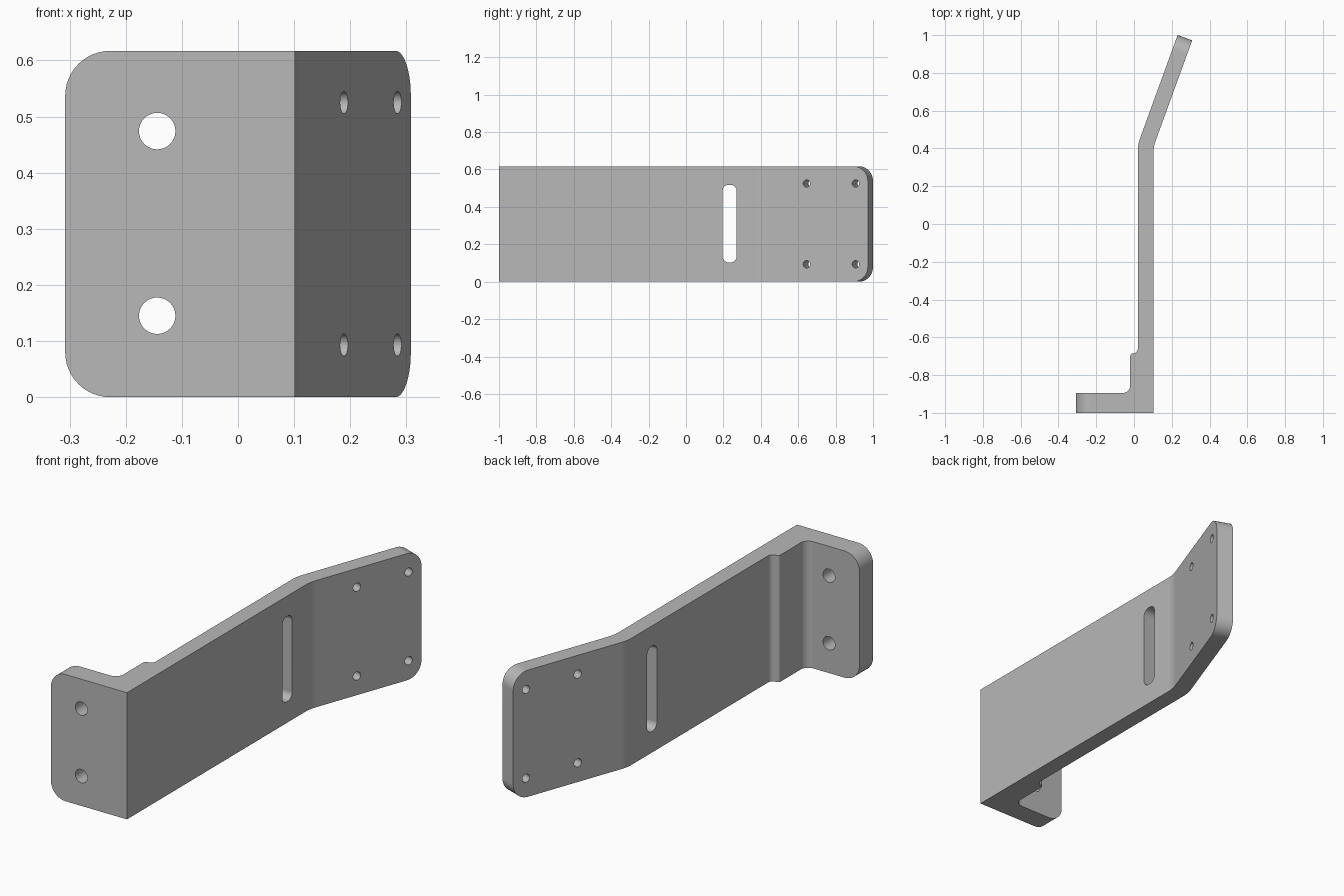
import bpy, bmesh, math
from mathutils import Vector, Matrix

cube = bpy.data.objects.get("Cube")
if cube:
    bpy.data.objects.remove(cube, do_unlink=True)

HEIGHT = 0.617
THICK = 0.082
TILT = math.radians(20)
ALONG = Vector((math.sin(TILT), math.cos(TILT)))     # direction of the bent plate
ACROSS = Vector((math.cos(TILT), -math.sin(TILT)))   # its outward normal
TIP = Vector((0.308, 0.972))                         # outer corner of the tip
LEFT = -0.308                                        # free end of the foot

grey = bpy.data.materials.new("light grey metal")
grey.use_nodes = True
grey.diffuse_color = (0.48, 0.48, 0.48, 1)
grey.node_tree.nodes["Principled BSDF"].inputs["Base Color"].default_value = (0.48, 0.48, 0.48, 1)


def fillet(corners, segments=8):
    """Round each (x, y, radius) corner of a closed outline."""
    out = []
    for i, (x, y, r) in enumerate(corners):
        p = Vector((x, y))
        if r == 0:
            out.append(p)
            continue
        a = (Vector(corners[i - 1][:2]) - p).normalized()
        b = (Vector(corners[(i + 1) % len(corners)][:2]) - p).normalized()
        half = a.angle(b) / 2
        centre = p + (a + b).normalized() * r / math.sin(half)
        start = p + a * r / math.tan(half) - centre
        end = p + b * r / math.tan(half) - centre
        sweep = start.angle_signed(end)
        for k in range(segments + 1):
            out.append(centre + Matrix.Rotation(-sweep * k / segments, 2) @ start)
    return out


def prism(name, outline, depth, matrix=Matrix(), round_edges=None):
    """Extrude an outline along local z, optionally bevelling chosen edges."""
    bm = bmesh.new()
    face = bm.faces.new([bm.verts.new((p[0], p[1], 0)) for p in outline])
    top = bmesh.ops.extrude_face_region(bm, geom=[face])["geom"]
    verts = [v for v in top if isinstance(v, bmesh.types.BMVert)]
    bmesh.ops.translate(bm, verts=verts, vec=(0, 0, depth))
    if round_edges:
        chosen = [e for e in bm.edges if round_edges(e)]
        bmesh.ops.bevel(bm, geom=chosen, offset=0.08, offset_type='OFFSET',
                        segments=12, profile=0.5, affect='EDGES')
    bmesh.ops.transform(bm, matrix=matrix, verts=bm.verts)
    bmesh.ops.recalc_face_normals(bm, faces=bm.faces)
    mesh = bpy.data.meshes.new(name)
    bm.to_mesh(mesh)
    bm.free()
    obj = bpy.data.objects.new(name, mesh)
    mesh.materials.append(grey)
    bpy.context.collection.objects.link(obj)
    return obj


def hole(name, radius, centre, axis, depth=0.3):
    """Round cutter centred on a point."""
    ring = [(radius * math.cos(t), radius * math.sin(t))
            for t in (2 * math.pi * k / 32 for k in range(32))]
    turn = Vector(axis).to_track_quat('Z', 'Y').to_matrix().to_4x4()
    place = Matrix.Translation(centre) @ turn @ Matrix.Translation((0, 0, -depth / 2))
    return prism(name, ring, depth, place)


# Plan outline: foot, stepped inner wall, bent plate
outer_x = 0.102
inner_x = outer_x - THICK
inner_tip = TIP - ACROSS * THICK
outer_bend = TIP.y - (TIP.x - outer_x) / math.tan(TILT)
inner_bend = inner_tip.y - (inner_tip.x - inner_x) / math.tan(TILT)
outline = fillet([
    (LEFT, -1, 0), (outer_x, -1, 0),
    (outer_x, outer_bend, 0.2), (TIP.x, TIP.y, 0),
    (inner_tip.x, inner_tip.y, 0), (inner_x, inner_bend, 0.2),
    (inner_x, -0.685, 0.025), (-0.02, -0.685, 0.015),
    (-0.02, -0.895, 0.04), (LEFT, -0.895, 0)])


def end_edge(e):
    """Horizontal edges across the thickness at the two free ends."""
    a, b = (v.co for v in e.verts)
    if abs(a.z - b.z) > 0.001:
        return False
    foot_end = max(a.x, b.x) < LEFT + 0.001
    tip_end = min(a.y, b.y) > TIP.y - 0.001
    return foot_end or tip_end


bracket = prism("bent_bracket", outline, HEIGHT, round_edges=end_edge)

# Cutters: foot holes, plate holes, long slot
cutters = []
for z in (0.145, 0.474):
    cutters.append(hole("foot_hole_cutter", 0.0325, (-0.144, -0.95, z), (0, 1, 0)))
for z in (0.093, 0.525):
    for y in (0.645, 0.907):
        p = TIP - ALONG * (TIP.y - y) / ALONG.y
        cutters.append(hole("plate_hole_cutter", 0.02, (p.x, p.y, z), (*ACROSS, 0)))
r = 0.033
slot = fillet([(0.195, 0.103, r), (0.271, 0.103, r), (0.271, 0.518, r), (0.195, 0.518, r)])
to_side = Matrix(((0, 0, 1, -0.1), (1, 0, 0, 0), (0, 1, 0, 0), (0, 0, 0, 1)))
cutters.append(prism("slot_cutter", slot, 0.4, to_side))

bpy.ops.object.select_all(action='DESELECT')
bpy.context.view_layer.objects.active = bracket
bracket.select_set(True)
for cutter in cutters:
    mod = bracket.modifiers.new("cut", 'BOOLEAN')
    mod.operation = 'DIFFERENCE'
    mod.solver = 'EXACT'
    mod.object = cutter
    bpy.ops.object.modifier_apply(modifier=mod.name)
    bpy.data.objects.remove(cutter, do_unlink=True)

# Smooth fillets, crisp edges, flat faces kept flat
bpy.ops.object.shade_smooth_by_angle(angle=math.radians(30))
flat = bracket.modifiers.new("flat_faces", 'WEIGHTED_NORMAL')
flat.keep_sharp = True
